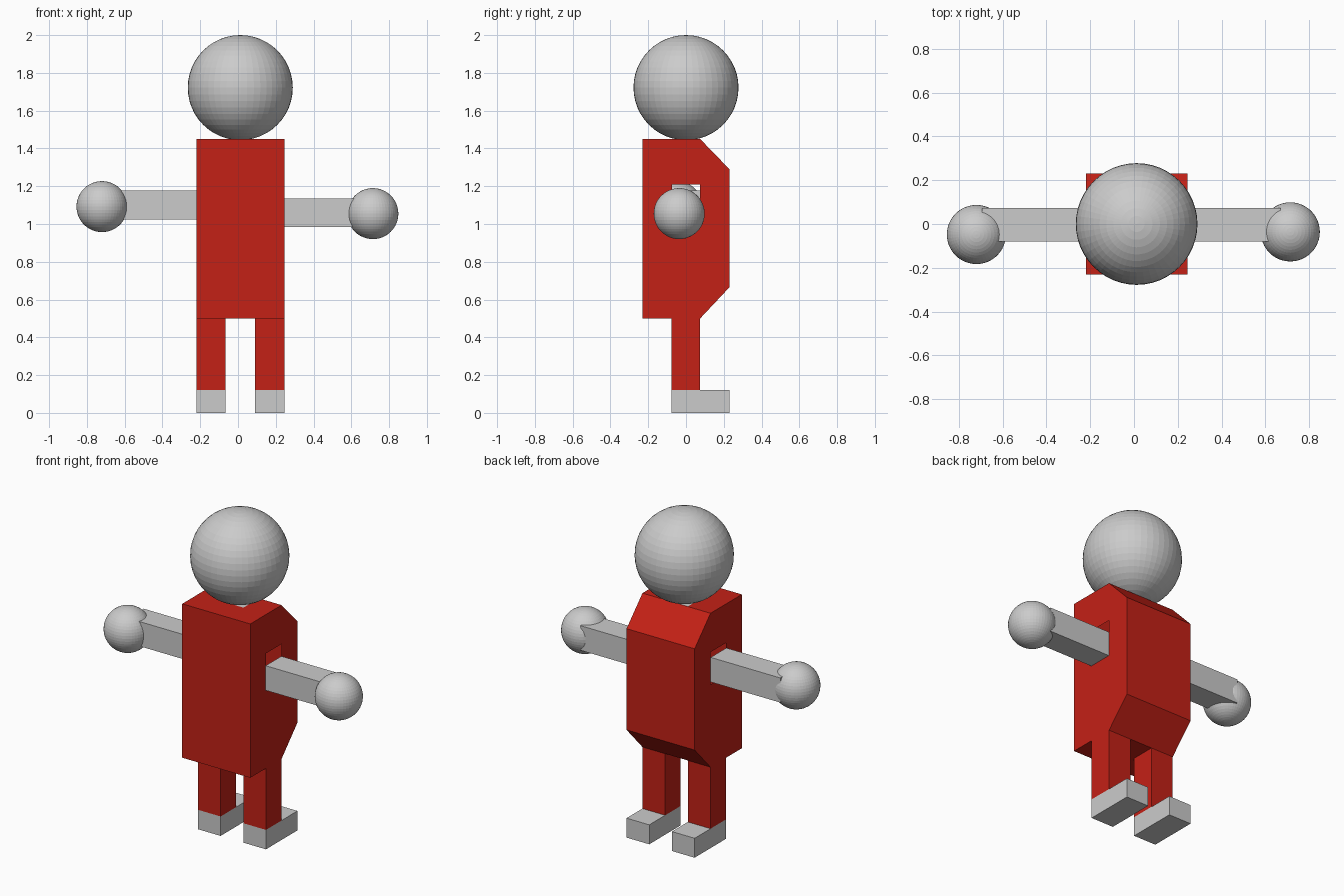
import bpy, bmesh
from mathutils import Vector

if "Cube" in bpy.data.objects:
    bpy.data.objects.remove(bpy.data.objects["Cube"])

red = bpy.data.materials.new("red_cloth")
red.diffuse_color = (0.55, 0.015, 0.008, 1)
red.use_nodes = True
red.node_tree.nodes["Principled BSDF"].inputs["Base Color"].default_value = red.diffuse_color


def finish(name, bm, mat=None):
    bmesh.ops.recalc_face_normals(bm, faces=bm.faces[:])
    mesh = bpy.data.meshes.new(name)
    bm.to_mesh(mesh)
    bm.free()
    obj = bpy.data.objects.new(name, mesh)
    bpy.context.collection.objects.link(obj)
    if mat:
        mesh.materials.append(mat)
    return obj


def box(name, x, y, z, mat=None):
    bm = bmesh.new()
    bmesh.ops.create_cube(bm, size=1)
    for v in bm.verts:
        v.co = [(a + b) / 2 + c * (b - a) for (a, b), c in zip((x, y, z), v.co)]
    return finish(name, bm, mat)


def ball(name, center, radius):
    bm = bmesh.new()
    bmesh.ops.create_uvsphere(bm, u_segments=48, v_segments=24, radius=radius)
    bmesh.ops.translate(bm, verts=bm.verts[:], vec=center)
    return finish(name, bm)


# Hollow torso: side profile extruded across x, with open arm holes
X0, X1 = -0.22, 0.245
profile = [(-0.23, 0.5), (0.075, 0.5), (0.23, 0.665),
           (0.23, 1.29), (0.075, 1.45), (-0.23, 1.45)]
bm = bmesh.new()
side = bm.faces.new([bm.verts.new((X0, y, z)) for y, z in profile])
ext = bmesh.ops.extrude_face_region(bm, geom=[side], use_keep_orig=True)
bmesh.ops.translate(bm, vec=(X1 - X0, 0, 0),
                    verts=[g for g in ext["geom"] if isinstance(g, bmesh.types.BMVert)])
cuts = [((0, -0.075, 0), (0, 1, 0)), ((0, 0.074, 0), (0, 1, 0)),
        ((0, 0, 1.01), (0, 0, 1)), ((0, 0, 1.21), (0, 0, 1)),
        ((-0.065, 0, 0), (1, 0, 0)), ((0.09, 0, 0), (1, 0, 0))]
for co, no in cuts:
    bmesh.ops.bisect_plane(bm, geom=bm.verts[:] + bm.edges[:] + bm.faces[:],
                           plane_co=Vector(co), plane_no=Vector(no))
holes = []
for f in bm.faces:
    c = f.calc_center_median()
    arm_hole = (c.x < X0 + 0.01 or c.x > X1 - 0.01) and 1.01 < c.z < 1.21
    neck_hole = c.z > 1.44 and -0.065 < c.x < 0.09
    if abs(c.y) < 0.07 and (arm_hole or neck_hole):
        holes.append(f)
bmesh.ops.delete(bm, geom=holes, context='FACES')
finish("torso", bm, red)

# Grey neck patch filling the top opening, and head
box("neck", (-0.065, 0.09), (-0.075, 0.074), (1.44, 1.45))
ball("head", (0.012, 0, 1.722), 0.278)

# Legs and feet (feet reach towards +y)
for tag, x in (("left", (X0, -0.065)), ("right", (0.09, X1))):
    box(tag + "_leg", x, (-0.077, 0.075), (0.12, 0.5), red)
    box(tag + "_foot", x, (-0.077, 0.23), (0, 0.12))

# Arms and round hands, slightly uneven on each side
box("left_arm", (-0.695, X0), (-0.08, 0.073), (1.025, 1.177))
ball("left_hand", (-0.72, -0.048, 1.092), 0.135)
box("right_arm", (X1, 0.67), (-0.08, 0.073), (0.983, 1.135))
ball("right_hand", (0.714, -0.036, 1.055), 0.135)
